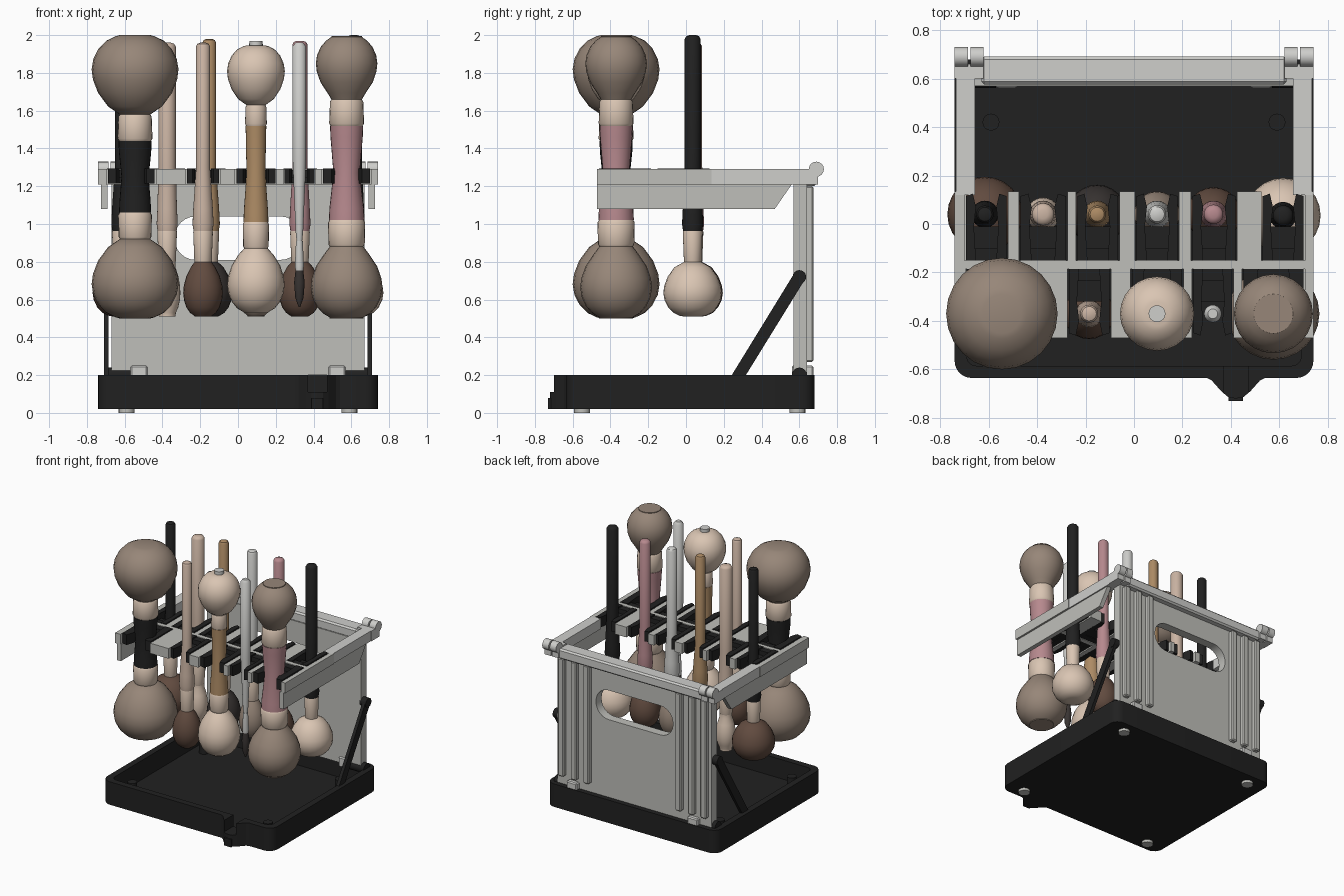
import bpy, bmesh, math
from mathutils import Matrix, Vector

cube = bpy.data.objects.get("Cube")
if cube:
    bpy.data.objects.remove(cube, do_unlink=True)


def material(name, r, g, b):
    m = bpy.data.materials.new(name)
    m.use_nodes = True
    m.diffuse_color = (r, g, b, 1)
    m.node_tree.nodes["Principled BSDF"].inputs["Base Color"].default_value = (r, g, b, 1)
    return m


BLACK = material("black plastic", .015, .015, .015)
LIGHT = material("light grey", .62, .62, .60)
GREY = material("warm grey", .52, .52, .49)
TAUPE = material("taupe bristle", .31, .24, .19)
CREAM = material("cream", .70, .56, .45)
BEIGE = material("beige handle", .60, .46, .37)
TAN = material("tan handle", .42, .26, .13)
PINK = material("pink handle", .47, .25, .27)
BROWN = material("brown bristle", .12, .07, .05)
CHARCOAL = material("charcoal bristle", .04, .034, .032)


def finish(name, bm, mat, smooth=False):
    bmesh.ops.recalc_face_normals(bm, faces=bm.faces)
    me = bpy.data.meshes.new(name)
    bm.to_mesh(me)
    bm.free()
    ob = bpy.data.objects.new(name, me)
    bpy.context.collection.objects.link(ob)
    me.materials.append(mat)
    if smooth:
        bpy.ops.object.select_all(action='DESELECT')
        ob.select_set(True)
        bpy.context.view_layer.objects.active = ob
        bpy.ops.object.shade_smooth_by_angle(angle=math.radians(40))
    return ob


def box(name, mat, x, y, z, corner=0, axis=2, rim=0):
    """Box from ranges; corner rounds the edges that run along the axis, rim all others."""
    bm = bmesh.new()
    bmesh.ops.create_cube(bm, size=1)
    for v in bm.verts:
        for i, (lo, hi) in enumerate((x, y, z)):
            v.co[i] = (lo + hi) / 2 + v.co[i] * (hi - lo)
    if corner:
        edges = [e for e in bm.edges
                 if abs((e.verts[0].co - e.verts[1].co).normalized()[axis]) > .9]
        bmesh.ops.bevel(bm, geom=edges, offset=corner, segments=6, affect='EDGES', profile=.5)
    elif rim:
        bmesh.ops.bevel(bm, geom=bm.edges[:], offset=rim, segments=1, affect='EDGES')
    return finish(name, bm, mat, bool(corner))


def prism(name, mat, points, axis, lo, hi):
    """Outline extruded along x (points are y, z) or along z (points are x, y)."""
    bm = bmesh.new()
    place = (lambda p: (lo, *p)) if axis == 0 else (lambda p: (*p, lo))
    face = bm.faces.new([bm.verts.new(place(p)) for p in points])
    out = bmesh.ops.extrude_face_region(bm, geom=[face])
    move = Vector((hi - lo, 0, 0) if axis == 0 else (0, 0, hi - lo))
    bmesh.ops.translate(bm, vec=move, verts=[g for g in out["geom"] if isinstance(g, bmesh.types.BMVert)])
    return finish(name, bm, mat)


def rod(name, mat, a, b, r, sides=16):
    a, b = Vector(a), Vector(b)
    bm = bmesh.new()
    rot = (b - a).to_track_quat('Z', 'Y').to_matrix().to_4x4()
    bmesh.ops.create_cone(bm, cap_ends=True, segments=sides, radius1=r, radius2=r,
                          depth=(b - a).length, matrix=Matrix.Translation((a + b) / 2) @ rot)
    return finish(name, bm, mat, True)


def lathe(name, mat, x, y, profile, sides=24):
    bm = bmesh.new()
    rings = [[bm.verts.new((x + r * math.cos(math.tau * i / sides),
                            y + r * math.sin(math.tau * i / sides), z)) for i in range(sides)]
             for r, z in profile]
    for a, b in zip(rings, rings[1:]):
        for i in range(sides):
            j = (i + 1) % sides
            bm.faces.new((a[i], a[j], b[j], b[i]))
    bm.faces.new(rings[0])
    bm.faces.new(rings[-1])
    return finish(name, bm, mat, True)


def cut(target, cutter):
    mod = target.modifiers.new("cut", 'BOOLEAN')
    mod.operation, mod.solver, mod.object = 'DIFFERENCE', 'EXACT', cutter
    bpy.context.view_layer.objects.active = target
    bpy.ops.object.modifier_apply(modifier=mod.name)
    bpy.data.objects.remove(cutter, do_unlink=True)


# Tray with its front latch bump and notch
tray = box("tray", BLACK, (-.74, .74), (-.635, .68), (.02, .2), corner=.07)
cut(tray, box("tray_hollow", BLACK, (-.69, .69), (-.585, .63), (.05, .4), corner=.04))
bump = prism("latch_bump", BLACK, [(.27, -.62), (.32, -.645), (.36, -.69), (.39, -.715), (.42, -.72),
             (.45, -.715), (.48, -.69), (.52, -.645), (.57, -.62)], 2, .02, .2)
for part in (tray, bump):
    cut(part, box("notch", BLACK, (.37, .47), (-.8, -.56), (.11, .4)))
box("latch_lip", BLACK, (.39, .45), (-.73, -.7), (.02, .08))
for x in (-.59, .59):
    for y in (-.55, .59):
        rod("foot", GREY, (x, y, 0), (x, y, .03), .042)
    for y in (-.47, .42):
        rod("tray_peg", BLACK, (x, y, .04), (x, y, .16), .035)

# Back panel with handle hole, ribs and top bar
panel = box("back_panel", GREY, (-.67, .67), (.57, .64), (.2, 1.21))
cut(panel, box("handle_hole", GREY, (-.335, .335), (.4, .8), (.81, 1.04), corner=.11, axis=1))
box("top_bar", LIGHT, (-.63, .63), (.575, .69), (1.2, 1.28), rim=.012)

for s in (-1, 1):
    def span(a, b):
        return tuple(sorted((s * a, s * b)))
    for x in (.4, .51, .62):
        box("panel_rib", GREY, span(x - .025, x + .025), (.63, .675), (.27, 1.2), rim=.008)
    # Hinges above and below the panel
    for a, b in ((.62, .675), (.685, .74)):
        rod("top_hinge", LIGHT, (s * a, .69, 1.29), (s * b, .69, 1.29), .04)
        box("hinge_arm", LIGHT, span(a, b), (.6, .7), (1.21, 1.29))
    rod("lower_hinge", BLACK, (s * .57, .6, .2), (s * .7, .6, .2), .04)
    box("lower_hinge_plate", LIGHT, span(.48, .57), (.56, .675), (.17, .25), rim=.008)
    # Side rail and its hanging plate
    box("side_rail", LIGHT, span(.655, .735), (.12, .66), (1.21, 1.29))
    prism("side_plate", GREY, [(-.47, 1.08), (.47, 1.08), (.56, 1.21), (-.47, 1.21)],
          0, s * .69, s * .725)
    # Folding strut
    rod("strut_pivot", BLACK, (s * .66, .6, .72), (s * .715, .6, .72), .036)
    prism("strut", BLACK, [(.23, .18), (.28, .14), (.635, .715), (.58, .75)], 0, s * .685, s * .71)

# Rack deck: spine, and teeth between the slots (slot centre x, half width)
back_slots = [(-.61, .09), (-.375, .1), (-.15, .09), (.095, .09), (.33, .095), (.615, .09)]
front_slots = [(-.565, .13), (-.185, .09), (.095, .11), (.325, .085), (.575, .13)]
box("deck_spine", GREY, (-.74, .74), (-.185, -.15), (1.21, 1.29))


def row(slots, root, tip, grip):
    d = 1 if tip > root else -1
    left = -.74
    for x, w in slots + [(.84, .1)]:
        box("deck_tooth", GREY, (left, x - w), sorted((root, tip)), (1.21, 1.29))
        left = x + w
    for x, w in slots:
        w -= .006
        box("clip_base", BLACK, (x - w, x + w), sorted((root, grip - .05 * d)), (1.22, 1.25))
        box("clip_bridge", BLACK, (x - w, x + w), sorted((root, root + .05 * d)), (1.215, 1.285))
        for s in (-1, 1):
            arm = [(x + s * w, root), (x + s * w, tip - .02 * d), (x + s * w * .65, tip - .01 * d),
                   (x + s * w * .5, grip + .03 * d), (x + s * w * .6, grip - .05 * d),
                   (x + s * w * .5, root)]
            prism("clip_arm", BLACK, arm, 2, 1.215, 1.295)


row(back_slots, -.15, .135, .04)
row(front_slots, -.185, -.47, -.37)

# Bristle head shape: (fraction of radius, fraction of length from ferrule to tip)
DOME = [(.62, .1), (.85, .27), (.97, .44), (1, .57), (.96, .7), (.84, .83), (.66, .93), (.45, .985), (.2, 1)]


def head(x, y, mat, neck, r, root, tip):
    pts = [(neck, root)] + [(max(f * r, neck), root + t * (tip - root)) for f, t in DOME]
    lathe("bristle_head", mat, x, y, pts)


def ferrule(x, y, mat, r0, z0, r1, z1):
    lathe("ferrule", mat, x, y, [(r0 * .92, z0), (r0, z0 + .012), (r1, z1 - .012), (r1 * .92, z1)])


# Double-ended brushes: x, handle colour, bristle colour, lower (tip, radius, root),
# handle range and radii, upper (root, radius, tip)
for x, mat, bristle, (t0, r0, n0), (h0, h1), (a, b, c), (n1, r1, t1) in (
        (-.545, BLACK, TAUPE, (.5, .23, .92), (1.06, 1.44), (.085, .072, .088), (1.58, .23, 2)),
        (.095, TAN, CREAM, (.53, .152, .87), (1.01, 1.52), (.066, .05, .055), (1.63, .153, 1.945)),
        (.575, PINK, TAUPE, (.5, .19, .88), (1.02, 1.52), (.094, .07, .088), (1.66, .163, 1.995))):
    y = -.37
    head(x, y, bristle, a * .95, r0, n0, t0)
    ferrule(x, y, CREAM, a * 1.02, n0, a * 1.05, h0)
    lathe("double_handle", mat, x, y, [(a, h0), (a * .97, h0 + .06), (b, (h0 + h1) / 2), (c * .97, h1 - .06), (c, h1)])
    ferrule(x, y, CREAM, c * 1.05, h1, c, n1)
    head(x, y, bristle, c * .92, r1, n1, t1)
rod("double_brush_cap", LIGHT, (.095, -.37, 1.93), (.095, -.37, 1.97), .035)

# Single brushes: x, y, handle colour, bristle colour, handle radius, top, head radius
for x, y, mat, bristle, r, top, big in (
        (-.185, -.37, BEIGE, BROWN, .037, 1.96, .105),
        (-.615, .04, BLACK, BROWN, .036, 2, .155),
        (-.375, .04, BEIGE, CREAM, .046, 1.96, .07),
        (-.152, .04, TAN, CHARCOAL, .036, 1.98, .122),
        (.095, .04, LIGHT, TAUPE, .038, 1.97, .095),
        (.328, .04, PINK, BROWN, .04, 1.97, .112),
        (.615, .035, BLACK, CREAM, .042, 2, .155)):
    lathe("handle", mat, x, y, [(.05, .96), (.056, 1), (.052, 1.08), (r, 1.3), (r, top - .02),
                                (r * .8, top - .006), (r * .4, top)])
    ferrule(x, y, CREAM, .046, .79, .052, .97)
    head(x, y, bristle, .044, big, .8, .51)

# Fine detail brush
lathe("fine_handle", LIGHT, .325, -.37, [(.014, .9), (.02, .96), (.03, 1.2), (.036, 1.35), (.036, 1.94), (.02, 1.96)])
lathe("fine_ferrule", LIGHT, .325, -.37, [(.02, .75), (.024, .78), (.018, .91)])
lathe("fine_bristle", CHARCOAL, .325, -.37, [(.02, .76), (.028, .69), (.022, .61), (.004, .56)])
